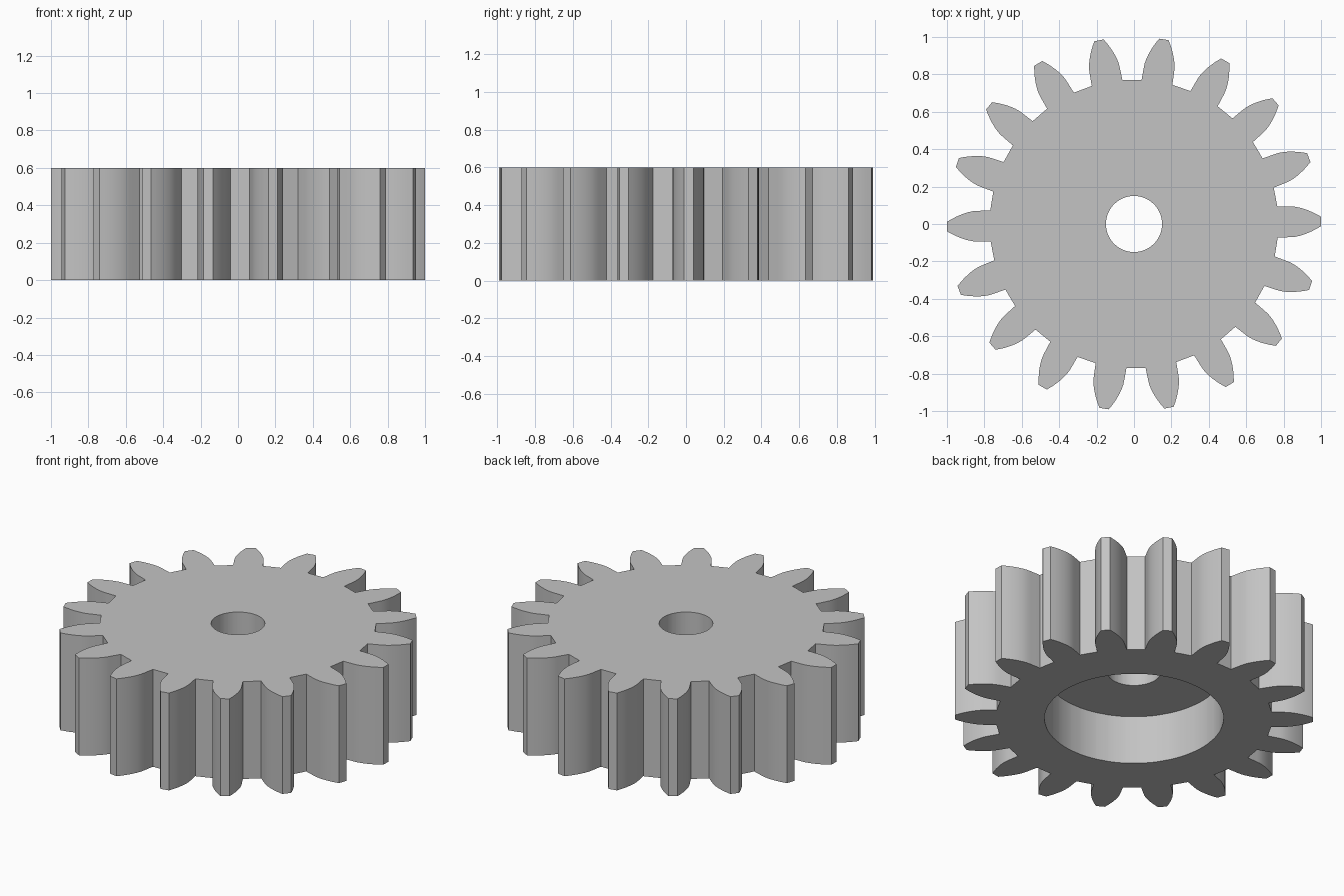
import bpy
import bmesh
from math import acos, cos, sin, tan, pi, radians

TEETH = 18
HEIGHT, RECESS_DEPTH = 0.6, 0.3
HOLE_RADIUS, RECESS_RADIUS = 0.15, 0.5
ROOT, BASE, TIP = 0.772, 0.84, 1.0
ROOT_HALF, TIP_HALF = radians(6.2), radians(1.45)
START = radians(0.8)
FLANK_STEPS = 8

cube = bpy.data.objects.get("Cube")
if cube:
    bpy.data.objects.remove(cube, do_unlink=True)


def involute(radius):
    a = acos(BASE / radius)
    return tan(a) - a


# One tooth flank: (radius, half angle) from root to tip
flank = [(ROOT, ROOT_HALF)]
for i in range(FLANK_STEPS):
    r = BASE + (TIP - BASE) * i / (FLANK_STEPS - 1)
    flank.append((r, TIP_HALF + involute(TIP) - involute(r)))

# Whole toothed outline as (radius, angle)
outline = []
for t in range(TEETH):
    centre = START + t * 2 * pi / TEETH
    outline += [(r, centre - half) for r, half in flank]
    outline += [(r, centre + half) for r, half in reversed(flank)]

bm = bmesh.new()


def ring(z, radius=None):
    """Toothed ring, or a round one when a radius is given."""
    return [bm.verts.new(((radius or r) * cos(a), (radius or r) * sin(a), z))
            for r, a in outline]


# Closed section: outside, top, shaft hole, recess ceiling, recess wall, underside
rings = [
    ring(0),
    ring(HEIGHT),
    ring(HEIGHT, HOLE_RADIUS),
    ring(RECESS_DEPTH, HOLE_RADIUS),
    ring(RECESS_DEPTH, RECESS_RADIUS),
    ring(0, RECESS_RADIUS),
]
count = len(outline)
for k, lower in enumerate(rings):
    upper = rings[(k + 1) % len(rings)]
    for i in range(count):
        j = (i + 1) % count
        bm.faces.new((lower[i], lower[j], upper[j], upper[i]))
bmesh.ops.recalc_face_normals(bm, faces=bm.faces)

mesh = bpy.data.meshes.new("spur_gear")
bm.to_mesh(mesh)
bm.free()
gear = bpy.data.objects.new("spur_gear", mesh)
bpy.context.collection.objects.link(gear)

# Plain grey
grey = bpy.data.materials.new("plain_grey")
grey.use_nodes = True
colour = (0.55, 0.55, 0.55, 1)
grey.diffuse_color = colour
grey.node_tree.nodes["Principled BSDF"].inputs["Base Color"].default_value = colour
mesh.materials.append(grey)

# Smooth flanks and bores, crisp edges
bpy.ops.object.select_all(action="DESELECT")
gear.select_set(True)
bpy.context.view_layer.objects.active = gear
bpy.ops.object.shade_smooth_by_angle(angle=radians(20))
